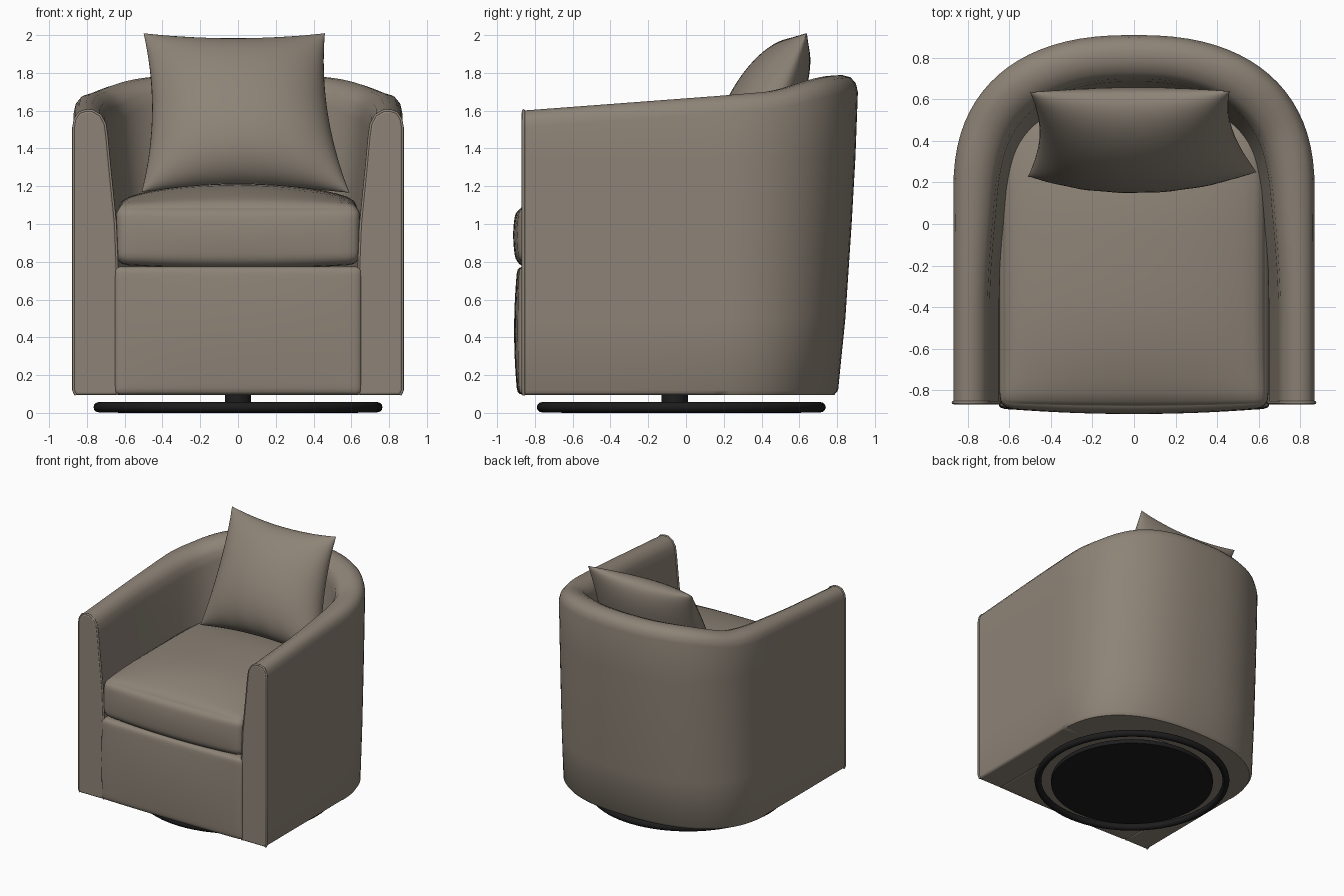
import bpy, bmesh, math
from mathutils import Vector

cube = bpy.data.objects.get("Cube")
if cube:
    bpy.data.objects.remove(cube, do_unlink=True)


def material(name, rgb):
    m = bpy.data.materials.new(name)
    m.use_nodes = True
    m.diffuse_color = (*rgb, 1)
    m.node_tree.nodes["Principled BSDF"].inputs["Base Color"].default_value = (*rgb, 1)
    return m


fabric = material("taupe fabric", (0.27, 0.23, 0.185))
metal = material("black metal", (0.012, 0.012, 0.012))


def finish(obj, mat, angle=40):
    obj.data.materials.clear()
    obj.data.materials.append(mat)
    bpy.ops.object.select_all(action='DESELECT')
    obj.select_set(True)
    bpy.context.view_layer.objects.active = obj
    bpy.ops.object.shade_smooth_by_angle(angle=math.radians(angle))
    return obj


def from_bmesh(name, bm, mat):
    bmesh.ops.recalc_face_normals(bm, faces=bm.faces)
    mesh = bpy.data.meshes.new(name)
    bm.to_mesh(mesh)
    bm.free()
    obj = bpy.data.objects.new(name, mesh)
    bpy.context.collection.objects.link(obj)
    return finish(obj, mat)


def smoothstep(a, b, t):
    t = min(max((t - a) / (b - a), 0), 1)
    return t * t * (3 - 2 * t)


# Tub shell: one wall section swept around a U-shaped plan
FRONT, MID, POWER = -0.87, 0.15, 2 / 2.4
ARM_STEPS, BACK_STEPS = 8, 40


def top_height(y):
    return 1.6 + 0.075 * (y - FRONT) + 0.055 * smoothstep(0.45, 0.88, y)


def plan_point(i, inset, z):
    """Point on the U plan at station i, moved in by inset; the back leans out with height."""
    a = 0.87 - inset
    b = 0.65 + 0.11 * min(max((z - 0.1) / 1.5, 0), 1) ** 0.7 - inset
    last = 2 * ARM_STEPS + BACK_STEPS
    if i < ARM_STEPS or i > last - ARM_STEPS:
        k = min(i, last - i) / ARM_STEPS
        return Vector((a if i < ARM_STEPS else -a, FRONT + (MID - FRONT) * k, z))
    t = math.pi * (i - ARM_STEPS) / BACK_STEPS
    c, s = math.cos(t), max(math.sin(t), 0)
    return Vector((math.copysign(abs(c) ** POWER * a, c), MID + s ** POWER * b, z))


def wall_section(i):
    y = plan_point(i, 0, 1.6).y
    top, fat = top_height(y), 1 + 0.28 * smoothstep(-0.4, 0.4, y)
    rows = [(0.012, 0.095), (0, 0.12), (0, 0.5), (0, 1.0), (0, 1.35), (0, top - 0.09),
            (0.008, top - 0.045), (0.03, top - 0.012), (0.065, top), (0.1, top - 0.002),
            (0.14, top - 0.025), (0.165, top - 0.07), (0.175, top - 0.14), (0.19, 1.3),
            (0.22, 1.0), (0.23, 0.75), (0.23, 0.095)]
    return [plan_point(i, d * fat, z) for d, z in rows]


bm = bmesh.new()
rings = [[bm.verts.new(p) for p in wall_section(i)] for i in range(2 * ARM_STEPS + BACK_STEPS + 1)]
for r, s in zip(rings, rings[1:]):
    for j in range(len(r)):
        k = (j + 1) % len(r)
        bm.faces.new((r[j], r[k], s[k], s[j]))
bm.faces.new(rings[0])
bm.faces.new(rings[-1])
shell = from_bmesh("tub_shell", bm, fabric)
bevel = shell.modifiers.new("soft edges", 'BEVEL')
bevel.width, bevel.segments = 0.012, 3
bevel.limit_method, bevel.angle_limit = 'ANGLE', math.radians(60)

# Piping around each arm front
for side, station in (("left", 0), ("right", 2 * ARM_STEPS + BACK_STEPS)):
    curve = bpy.data.curves.new(side + "_arm_piping", 'CURVE')
    curve.dimensions, curve.bevel_depth, curve.bevel_resolution = '3D', 0.008, 2
    points = wall_section(station)
    spline = curve.splines.new('POLY')
    spline.points.add(len(points) - 1)
    for sp, p in zip(spline.points, points):
        sp.co = (p.x, p.y + 0.01, p.z, 1)
    piping = bpy.data.objects.new(side + "_arm_piping", curve)
    bpy.context.collection.objects.link(piping)
    curve.materials.append(fabric)


# Padded blocks: a rounded box whose front and top swell
def padded_block(name, low, high, radius, front_swell, top_swell, bottom_sag=0):
    low, high = Vector(low), Vector(high)
    centre, half = (low + high) / 2, (high - low) / 2
    bm = bmesh.new()
    bmesh.ops.create_cube(bm, size=2)
    bmesh.ops.subdivide_edges(bm, edges=bm.edges[:], cuts=19, use_grid_fill=True)
    for v in bm.verts:
        # Crowd the grid towards the edges, then round the corners
        n = Vector([math.sin(c * math.pi / 2) for c in v.co])
        p = Vector([n[k] * half[k] for k in range(3)])
        core = Vector([max(-half[k] + radius, min(half[k] - radius, p[k])) for k in range(3)])
        if (p - core).length > 0:
            p = core + (p - core).normalized() * radius
        dome_x = 1 - n.x ** 2
        if n.y < 0:
            p.y += n.y * front_swell * (0.4 + 0.6 * dome_x) * (1 - 0.5 * n.z ** 2)
        if n.z > 0:
            p.z += n.z * top_swell * dome_x ** 0.6 * (1 - abs(n.y) ** 3)
        else:
            p.z += n.z * bottom_sag * dome_x
        v.co = p + centre
    return from_bmesh(name, bm, fabric)


padded_block("seat_base", (-0.655, -0.875, 0.095), (0.655, 0.5, 0.775), 0.03, 0.035, 0)
padded_block("seat_cushion", (-0.648, -0.87, 0.785), (0.648, 0.55, 1.1), 0.06, 0.045, 0.115, 0.02)

# Leaning throw pillow: two swollen sheets sharing a seam
N = 32
CORNERS = [Vector(c) for c in ((-0.51, 0.23, 1.17), (0.59, 0.25, 1.165),
                               (-0.5, 0.635, 2.01), (0.46, 0.64, 2.01))]
OUT = Vector((0, -0.89, 0.45))


def pillow_point(i, j, depth):
    u, v = -math.cos(math.pi * i / N), -math.cos(math.pi * j / N)
    s, t = (u + 1) / 2, (v + 1) / 2
    p = CORNERS[0].lerp(CORNERS[1], s).lerp(CORNERS[2].lerp(CORNERS[3], s), t)
    p.x -= 0.05 * u * abs(u) * (1 - v * v)
    p -= (CORNERS[2] - CORNERS[0]) * (0.045 * v * abs(v) * (1 - u * u))
    puff = ((1 - u * u) * (1 - v * v)) ** 0.5 * (1 - 0.12 * v)
    # Gathers fading away from the lower seam
    wrinkle = 0.012 * math.sin(17 * u + 3 * v) * (1 - u * u) * max(0, -v) ** 4 * (1 - v * v) ** 0.5
    return p + OUT * (depth * puff + wrinkle)


bm = bmesh.new()
for depth in (0.23, -0.15):
    grid = [[bm.verts.new(pillow_point(i, j, depth)) for j in range(N + 1)] for i in range(N + 1)]
    for i in range(N):
        for j in range(N):
            bm.faces.new((grid[i][j], grid[i + 1][j], grid[i + 1][j + 1], grid[i][j + 1]))
bmesh.ops.remove_doubles(bm, verts=bm.verts, dist=0.0005)
finish(from_bmesh("throw_pillow", bm, fabric), fabric, 70)

# Swivel base: ring, plate and post
BASE = (0, -0.025)
bpy.ops.mesh.primitive_torus_add(location=(*BASE, 0.03), major_radius=0.738, minor_radius=0.027,
                                 major_segments=80, minor_segments=12)
bpy.context.object.name = "base_ring"
finish(bpy.context.object, metal)
for name, radius, low, high in (("base_plate", 0.635, 0.0, 0.035), ("swivel_post", 0.07, 0.03, 0.11)):
    bpy.ops.mesh.primitive_cylinder_add(vertices=64, radius=radius, depth=high - low,
                                        location=(BASE[0], BASE[1] - 0.035 * (radius < 0.1), (low + high) / 2))
    bpy.context.object.name = name
    finish(bpy.context.object, metal)
